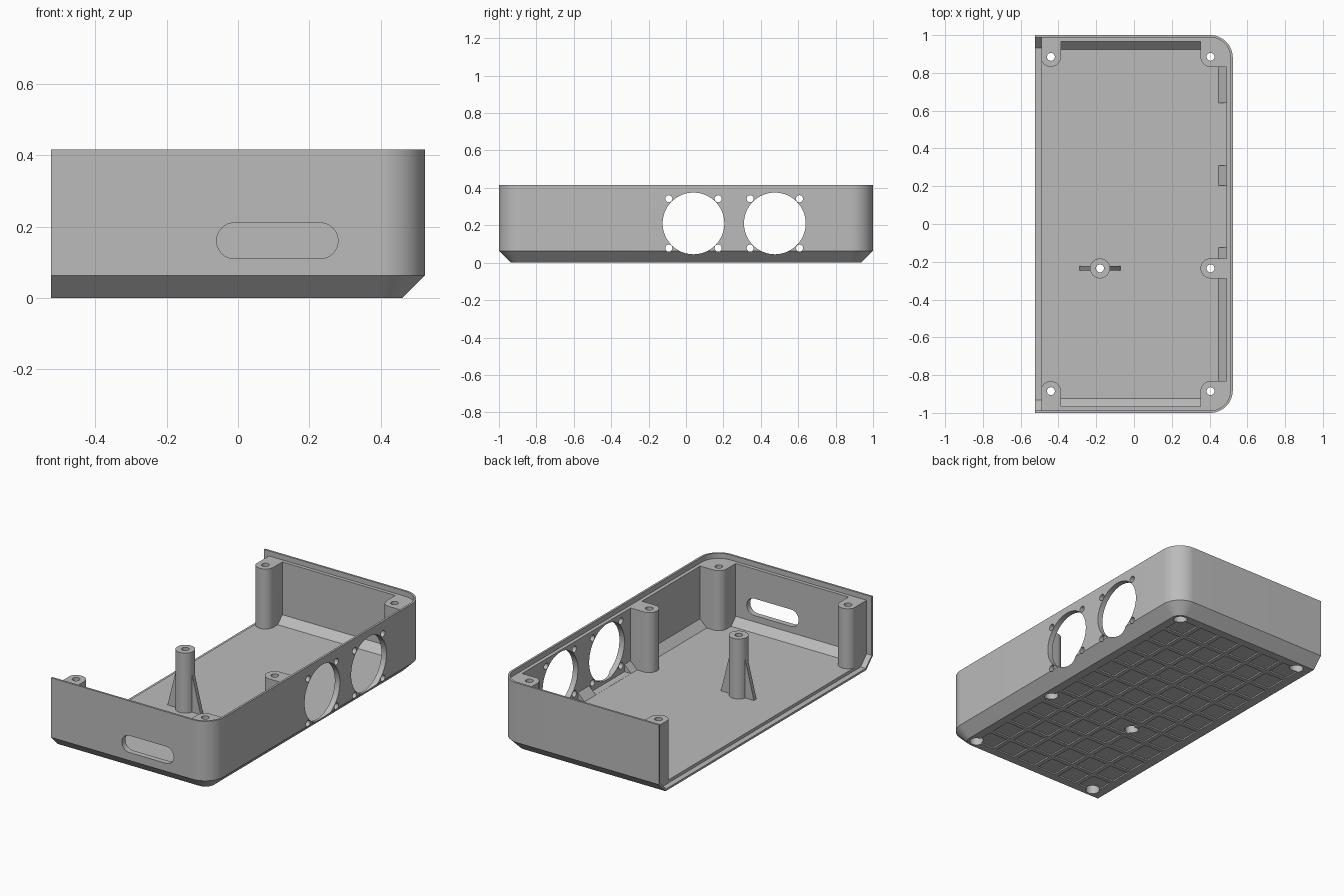
import bpy, bmesh
from math import cos, sin, radians, pi

if "Cube" in bpy.data.objects:
    bpy.data.objects.remove(bpy.data.objects["Cube"], do_unlink=True)

TOP, FLOOR, LIP = 0.415, 0.03, 0.012
OPEN_X, SIDE_X, CORNER_R = -0.523, 0.523, 0.12
POST_R, POST_TOP = 0.053, 0.385
INNER = 0.033


def arc(cx, cy, r, a0, a1, n=16):
    return [(cx + r * cos(radians(a0 + (a1 - a0) * i / n)),
             cy + r * sin(radians(a0 + (a1 - a0) * i / n))) for i in range(n + 1)]


def circle(cx, cy, r, n=40):
    return arc(cx, cy, r, 0, 360, n)[:-1]


def rect(x0, x1, y0, y1):
    return [(x0, y0), (x1, y0), (x1, y1), (x0, y1)]


def extrude(outline, lo, hi, axis="z"):
    """Two rings of 3D points made from a flat outline pushed along an axis."""
    place = {"x": lambda a, b, c: (c, a, b),
             "y": lambda a, b, c: (a, c, b),
             "z": lambda a, b, c: (a, b, c)}[axis]
    return [[place(a, b, c) for a, b in outline] for c in (lo, hi)]


def footprint(offset, x0):
    """Plan outline, square on the open side, rounded on the closed side."""
    cx, cy, r = SIDE_X - CORNER_R, 1 - CORNER_R, CORNER_R - offset
    return ([(x0, offset - 1)] + arc(cx, -cy, r, -90, 0)
            + arc(cx, cy, r, 0, 90) + [(x0, 1 - offset)])


def loft(levels, x0):
    return [[(x, y, z) for x, y in footprint(o, x0)] for o, z in levels]


def build(name, solids):
    """One object from closed lofted solids."""
    bm = bmesh.new()
    for rings in solids:
        loops = [[bm.verts.new(p) for p in ring] for ring in rings]
        n = len(loops[0])
        bm.faces.new(loops[0][::-1])
        bm.faces.new(loops[-1])
        for low, high in zip(loops, loops[1:]):
            for i in range(n):
                j = (i + 1) % n
                bm.faces.new((low[i], low[j], high[j], high[i]))
    bmesh.ops.recalc_face_normals(bm, faces=bm.faces)
    mesh = bpy.data.meshes.new(name)
    bm.to_mesh(mesh)
    bm.free()
    obj = bpy.data.objects.new(name, mesh)
    bpy.context.scene.collection.objects.link(obj)
    return obj


def cut(target, cutter):
    """Subtract the cutter and discard it."""
    mod = target.modifiers.new("cut", "BOOLEAN")
    mod.operation, mod.solver, mod.object = "DIFFERENCE", "EXACT", cutter
    graph = bpy.context.evaluated_depsgraph_get()
    mesh = bpy.data.meshes.new_from_object(target.evaluated_get(graph))
    target.modifiers.clear()
    target.data = mesh
    bpy.data.objects.remove(cutter, do_unlink=True)


# Outer shell with chamfered base, and the hollow inside it
shell = build("enclosure_shell", [loft([(0.063, 0), (0, 0.063), (0, TOP)], OPEN_X)])
cavity = build("cavity", [loft([(INNER + 0.043, FLOOR), (INNER, FLOOR + 0.043),
                                (INNER, 0.6)], -0.7)])

# Screw posts: left out of the hollow so they stay joined to the walls
LX, RX, PY, MX, MY = -0.44, 0.405, 0.885, -0.18, -0.235
outlines = [circle(MX, MY, POST_R),
            arc(RX, MY, POST_R, 90, 270) + [(0.7, MY - POST_R), (0.7, MY + POST_R)]]
left = arc(LX, PY, POST_R, 180, 360) + [(LX + POST_R, 1.1), (LX - POST_R, 1.1)]
right = arc(RX, PY, POST_R, 180, 270) + [(0.7, PY - POST_R), (0.7, 1.1),
                                         (RX - POST_R, 1.1)]
for side in (1, -1):
    outlines += [[(x, y * side) for x, y in shape] for shape in (left, right)]
cut(cavity, build("posts", [extrude(o, 0, POST_TOP + 0.01) for o in outlines]))

# Tapered fins beside the free-standing post
fin = [(MX - 0.108, 0), (MX + 0.108, 0), (MX + 0.108, FLOOR + 0.001),
       (MX + 0.045, 0.28), (MX - 0.045, 0.28), (MX - 0.108, FLOOR + 0.001)]
cut(cavity, build("fins", [extrude(fin, MY - 0.012, MY + 0.012, "y")]))
cut(shell, cavity)

# Thin lip along the top rim and the open end
cut(shell, build("rim_step", [loft([(LIP, POST_TOP), (LIP, 0.6)], -0.7)]))
end = [(-0.932, LIP), (0.932, LIP), (0.988, 0.068), (0.988, 0.6),
       (-0.988, 0.6), (-0.988, 0.068)]
cut(shell, build("end_step", [extrude(end, -0.7, -0.49, "x")]))

# Fan openings with mounting holes, and the clearance behind them
FANS, FAN_Z, FAN_R, PITCH = (0.04, 0.475), 0.21, 0.165, 0.132
cut(shell, build("fan_clearance", [
    extrude(rect(0.40, 0.4895, y - FAN_R, y + FAN_R), FLOOR + 0.0005, 0.375)
    for y in FANS]))
openings = [circle(y, FAN_Z, FAN_R, 64) for y in FANS]
openings += [circle(y + a * PITCH, FAN_Z + b * PITCH, 0.019, 20)
             for y in FANS for a in (-1, 1) for b in (-1, 1)]
cut(shell, build("fan_holes", [extrude(o, 0.42, 0.7, "x") for o in openings]))

# Rounded slot in the front wall
slot = arc(0.23, 0.16, 0.05, -90, 90) + arc(-0.01, 0.16, 0.05, 90, 270)
cut(shell, build("slot", [extrude(slot, -1.1, -0.94, "y")]))

# Shallow square pockets under the floor
CELL = 0.15
cut(shell, build("pockets", [
    extrude(rect(x + 0.013, x + CELL - 0.013, y + 0.013, y + CELL - 0.013), -0.1, 0.008)
    for x in [-0.48 + CELL * i for i in range(6)]
    for y in [-0.9 + CELL * j for j in range(12)]]))

# Screw holes through the posts, counterbored from below
spots = [(MX, MY), (RX, MY)] + [(x, y) for x in (LX, RX) for y in (-PY, PY)]
cut(shell, build("counterbores", [extrude(circle(x, y, 0.038), -0.2, 0.2)
                                  for x, y in spots]))
cut(shell, build("screw_holes", [extrude(circle(x, y, 0.021, 24), 0.1, 0.6)
                                 for x, y in spots]))

# Single grey plastic
grey = bpy.data.materials.new("grey plastic")
grey.use_nodes = True
colour = (0.5, 0.5, 0.5, 1)
grey.diffuse_color = colour
grey.node_tree.nodes["Principled BSDF"].inputs["Base Color"].default_value = colour
shell.data.materials.clear()
shell.data.materials.append(grey)
for face in shell.data.polygons:
    face.material_index = 0

bpy.ops.object.select_all(action="DESELECT")
shell.select_set(True)
bpy.context.view_layer.objects.active = shell
bpy.ops.object.shade_smooth_by_angle(angle=pi / 6)
